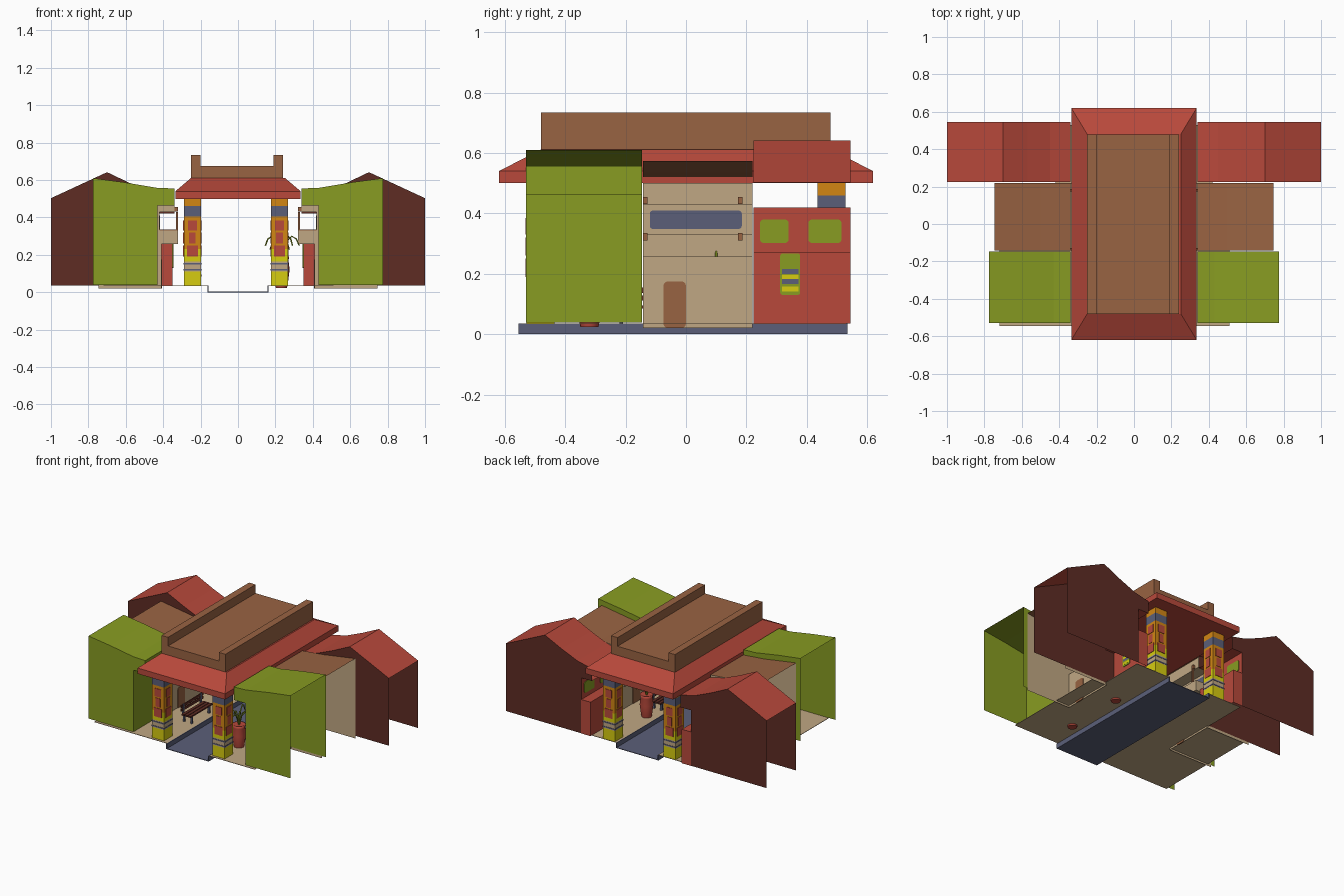
import bpy, bmesh
from math import pi, cos, sin

cube = bpy.data.objects.get("Cube")
if cube:
    bpy.data.objects.remove(cube, do_unlink=True)


def material(name, hexcode):
    def linear(i):
        c = int(hexcode[i:i + 2], 16) / 255
        return ((c + 0.055) / 1.055) ** 2.4 if c > 0.04 else c / 12.92
    col = (linear(0), linear(2), linear(4), 1)
    m = bpy.data.materials.new(name)
    m.use_nodes = True
    m.diffuse_color = col
    m.node_tree.nodes["Principled BSDF"].inputs["Base Color"].default_value = col
    return m


RED = material("brick red", "b8493b")
MAROON = material("maroon", "5e2c24")
GREEN = material("leaf green", "889c22")
BROWN = material("wood brown", "996342")
BEIGE = material("beige", "c0a783")
BLUE = material("slate blue", "5b5f79")
YELLOW = material("yellow", "d6cc10")
ORANGE = material("orange", "d28614")


def finish(name, bm, mats):
    me = bpy.data.meshes.new(name)
    bm.to_mesh(me)
    bm.free()
    for m in mats:
        me.materials.append(m)
    ob = bpy.data.objects.new(name, me)
    bpy.context.collection.objects.link(ob)
    return ob


def box(name, xs, ys, zs, mat, side=1):
    """Closed box between coordinate pairs; side=-1 mirrors it in x."""
    bm = bmesh.new()
    bmesh.ops.create_cube(bm, size=1)
    for v in bm.verts:
        v.co = [(a + b) / 2 + c * abs(b - a) for (a, b), c in zip((xs, ys, zs), v.co)]
        v.co.x *= side
    bmesh.ops.recalc_face_normals(bm, faces=bm.faces)
    return finish(name, bm, [mat])


def sheet(name, profile, y0, y1, mat, side):
    """Thin wall or roof: an xz polyline drawn out along y."""
    bm = bmesh.new()
    rows = [[bm.verts.new((side * x, y, z)) for x, z in profile] for y in (y0, y1)]
    for i in range(len(profile) - 1):
        bm.faces.new((rows[0][i], rows[0][i + 1], rows[1][i + 1], rows[1][i]))
    return finish(name, bm, [mat])


def panel(name, outline, y, mat, side):
    """Flat gable wall with an xz outline."""
    bm = bmesh.new()
    bm.faces.new([bm.verts.new((side * x, y, z)) for x, z in outline])
    return finish(name, bm, [mat])


def frustum(name, low, high, mat):
    """Roof block between two rectangles given as (half x, half y, z)."""
    bm = bmesh.new()
    rings = [[bm.verts.new((sx * hx, sy * hy, z))
              for sx, sy in ((-1, -1), (1, -1), (1, 1), (-1, 1))] for hx, hy, z in (low, high)]
    bm.faces.new(rings[0][::-1])
    bm.faces.new(rings[1])
    for i in range(4):
        j = (i + 1) % 4
        bm.faces.new((rings[0][i], rings[0][j], rings[1][j], rings[1][i]))
    return finish(name, bm, [mat])


def rounded_plate(name, x, ys, zs, r, mat, side):
    """Thin rounded plate set through a wall that faces x."""
    bm = bmesh.new()
    pts = []
    for k, (y, z) in enumerate(((ys[1] - r, zs[1] - r), (ys[0] + r, zs[1] - r),
                                (ys[0] + r, zs[0] + r), (ys[1] - r, zs[0] + r))):
        for i in range(4):
            a = (k + i / 3) * pi / 2
            pts.append((y + r * cos(a), z + r * sin(a)))
    face = bm.faces.new([bm.verts.new((side * x - 0.004, y, z)) for y, z in pts])
    ext = bmesh.ops.extrude_face_region(bm, geom=[face])["geom"]
    for v in ext:
        if isinstance(v, bmesh.types.BMVert):
            v.co.x += 0.008
    bmesh.ops.recalc_face_normals(bm, faces=bm.faces)
    return finish(name, bm, [mat])


def building(name, facade, roof, y0, y1, wall, gable, top, s):
    """Open-backed house: stepped street facade, two gable walls and a roof."""
    sheet(name + "_facade", facade, y0, y1, wall, s)
    sheet(name + "_roof", roof, y0, y1, top, s)
    outline = facade + roof + [(roof[-1][0], facade[0][1])]
    for end, y in (("front", y0), ("back", y1)):
        panel(f"{name}_{end}_wall", outline, y, gable, s)


# Road, curbs and pavements
box("road", (-0.16, 0.16), (-0.555, 0.535), (0, 0.004), BLUE)
for s, side, outer in ((1, "left", 0.51), (-1, "right", 0.72)):
    box(side + "_curb", (0.157, 0.163), (-0.555, 0.535), (0, 0.036), BLUE, s)
    box(side + "_pavement", (0.16, outer), (-0.545, 0.215), (0.033, 0.036), BEIGE, s)
    box(side + "_rear_pavement", (0.16, 0.42), (0.215, 0.53), (0.033, 0.036), BEIGE, s)

# Houses on both sides of the street
for s, side in ((1, "left"), (-1, "right")):
    building(side + "_green_house",
             [(0.43, 0.038), (0.43, 0.465), (0.34, 0.465)],
             [(0.34, 0.555), (0.43, 0.558), (0.61, 0.588), (0.775, 0.61)],
             -0.53, -0.146, GREEN, GREEN, GREEN, s)
    sheet(side + "_green_fascia", [(0.34, 0.465), (0.34, 0.555)], -0.53, -0.146, GREEN, s)

    building(side + "_beige_house",
             [(0.41, 0.02), (0.41, 0.258), (0.32, 0.258), (0.32, 0.33),
              (0.42, 0.33), (0.42, 0.43), (0.34, 0.43), (0.34, 0.5)],
             [(0.34, 0.52), (0.5, 0.535), (0.745, 0.573)],
             -0.142, 0.22, BEIGE, BEIGE, BROWN, s)
    rounded_plate(side + "_long_window", 0.42, (-0.12, 0.185), (0.348, 0.41), 0.012, BLUE, s)
    rounded_plate(side + "_beige_house_door", 0.41, (-0.075, 0), (0.02, 0.175), 0.015, BROWN, s)
    for y in (-0.135, 0.18):
        box(side + "_balcony_post", (0.32, 0.332), (y - 0.006, y + 0.006), (0.33, 0.43), BROWN, s)
        for z in (0.323, 0.443):
            box(side + "_bracket", (0.322, 0.425), (y - 0.007, y + 0.007),
                (z - 0.012, z + 0.012), BROWN, s)

    building(side + "_red_house",
             [(0.35, 0.036), (0.35, 0.27), (0.42, 0.27), (0.42, 0.42), (0.34, 0.42)],
             [(0.34, 0.505), (0.45, 0.53), (0.57, 0.58), (0.7, 0.642), (1, 0.503)],
             0.224, 0.545, RED, MAROON, RED, s)
    for y in (0.222, 0.547):
        panel(side + "_red_house_end", [(0.35, 0.036), (0.42, 0.036), (0.42, 0.27), (0.35, 0.27)],
              y, RED, s)
    for ys in ((0.245, 0.34), (0.405, 0.515)):
        rounded_plate(side + "_green_window", 0.42, ys, (0.302, 0.38), 0.012, GREEN, s)
    rounded_plate(side + "_shop_door", 0.35, (0.312, 0.378), (0.13, 0.268), 0.008, GREEN, s)
    for z, mat in ((0.15, YELLOW), (0.175, BLUE), (0.19, YELLOW), (0.208, BLUE)):
        box(side + "_shop_notice", (0.3455, 0.3545), (0.318, 0.372), (z - 0.008, z + 0.008), mat, s)

# Covered roof over the street with its raised brown deck
frustum("roof_eave", (0.335, 0.62, 0.5), (0.335, 0.62, 0.54), RED)
frustum("roof_slope", (0.335, 0.62, 0.54), (0.25, 0.48, 0.612), RED)
box("roof_deck", (-0.25, 0.24), (-0.48, 0.478), (0.605, 0.675), BROWN)
for x in (-0.225, 0.215):
    box("roof_beam", (x - 0.025, x + 0.025), (-0.48, 0.478), (0.61, 0.735), BROWN)

# Painted pillars: stacked bands with red ornament plates
BANDS = ((0.036, YELLOW), (0.11, BEIGE), (0.165, YELLOW), (0.23, ORANGE),
         (0.405, BLUE), (0.46, ORANGE), (0.5, None))
for x in (-0.244, 0.222):
    for y in (-0.482, 0.482):
        for (z0, mat), (z1, _) in zip(BANDS, BANDS[1:]):
            box("pillar_band", (x - 0.046, x + 0.046), (y - 0.046, y + 0.046), (z0, z1), mat)
        for w, z0, z1 in ((0.03, 0.19, 0.25), (0.018, 0.26, 0.32), (0.024, 0.33, 0.385)):
            box("pillar_ornament", (x - w, x + w), (y - 0.049, y + 0.049), (z0, z1), RED)
            box("pillar_ornament", (x - 0.049, x + 0.049), (y - w, y + w), (z0, z1), RED)
        for z in (0.12, 0.153):
            box("pillar_stripe", (x - 0.048, x + 0.048), (y - 0.048, y + 0.048),
                (z - 0.004, z + 0.004), BLUE)

# Benches
for s in (1, -1):
    for x in (0.205, 0.23, 0.255):
        box("bench_seat_slat", (x - 0.01, x + 0.01), (-0.24, 0), (0.085, 0.095), MAROON, s)
    for z in (0.12, 0.145):
        box("bench_back_slat", (0.265, 0.272), (-0.24, 0), (z - 0.009, z + 0.009), MAROON, s)
    for y in (-0.215, -0.025):
        for x in (0.205, 0.262):
            box("bench_leg", (x - 0.006, x + 0.006), (y - 0.006, y + 0.006), (0.036, 0.087), BLUE, s)
        box("bench_back_post", (0.264, 0.274), (y - 0.006, y + 0.006), (0.085, 0.155), BLUE, s)

# Turned pots with drooping plants
POT = ((0.03, 0.024), (0.035, 0.05), (0.044, 0.12), (0.038, 0.17), (0.042, 0.19), (0.03, 0.185))
for y in (-0.32, 0.1):
    bm = bmesh.new()
    rings = [[bm.verts.new((0.232 + r * cos(i * pi / 8), y + r * sin(i * pi / 8), z))
              for i in range(16)] for r, z in POT]
    for a, b in zip(rings, rings[1:]):
        for i in range(16):
            j = (i + 1) % 16
            bm.faces.new((a[i], a[j], b[j], b[i])).smooth = True
    bm.faces.new(rings[0][::-1])
    bm.faces.new(rings[-1])
    finish("pot", bm, [RED])
    stems = bpy.data.curves.new("plant_stems", "CURVE")
    stems.dimensions = "3D"
    stems.bevel_depth = 0.004
    stems.bevel_resolution = 1
    for i in range(7):
        a = i * 2 * pi / 7
        sp = stems.splines.new("POLY")
        path = ((0, 0.18), (0.025, 0.27), (0.055, 0.3), (0.08, 0.285), (0.095, 0.25))
        sp.points.add(len(path) - 1)
        k = 1 if i % 2 == 0 else 0.7
        for p, (r, z) in zip(sp.points, path):
            p.co = (0.232 + k * r * cos(a), y + k * r * sin(a), 0.18 + k * (z - 0.18), 1)
    stems.materials.append(GREEN)
    ob = bpy.data.objects.new("plant_stems", stems)
    bpy.context.collection.objects.link(ob)
